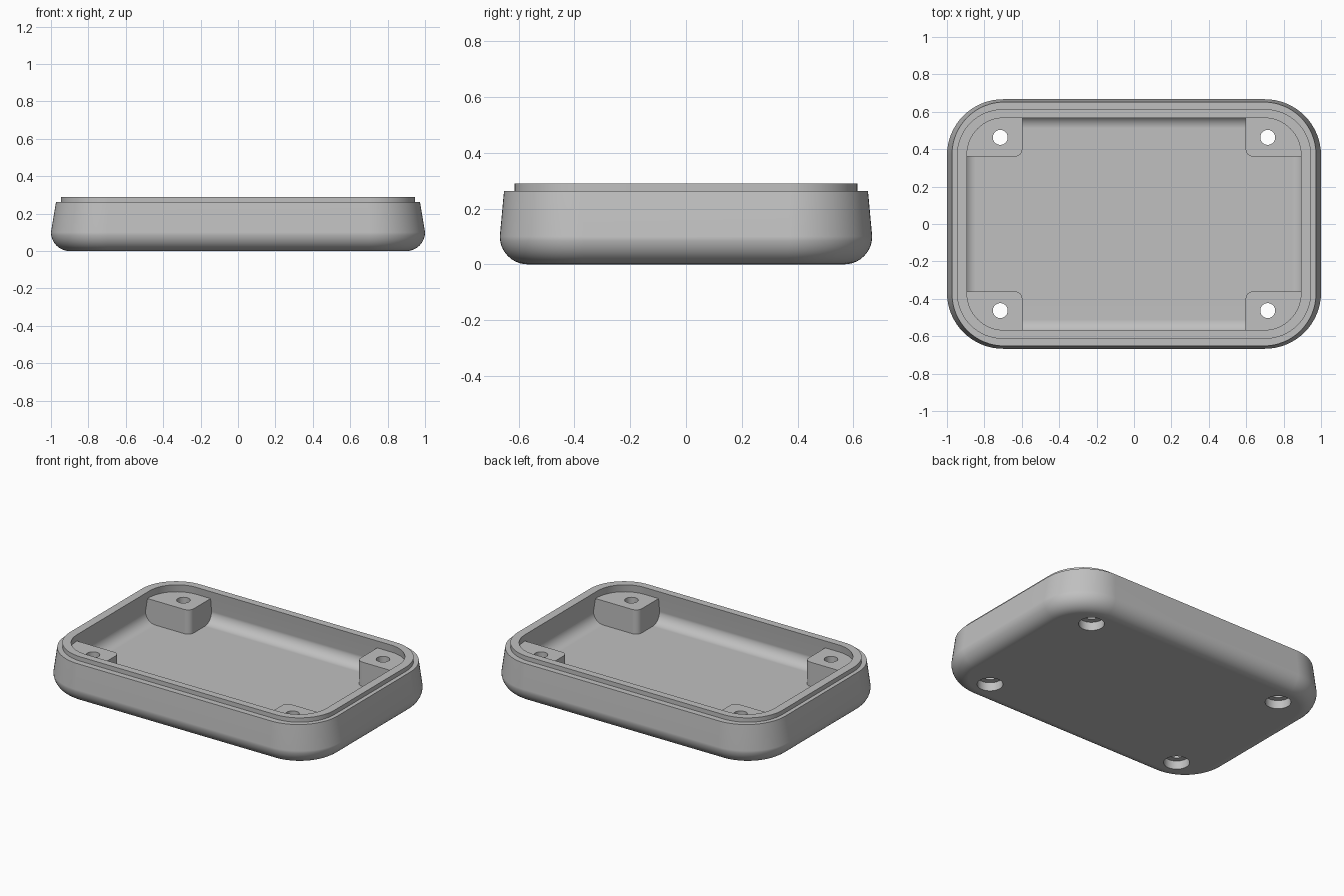
import bpy
import bmesh
from math import sin, cos, pi, radians

if "Cube" in bpy.data.objects:
    bpy.data.objects.remove(bpy.data.objects["Cube"], do_unlink=True)

HALF_X, HALF_Y, CORNER = 1.0, 0.667, 0.30
HOLE_X, HOLE_Y = 0.715, 0.463
FLOOR, BOSS_TOP = 0.085, 0.242

grey = bpy.data.materials.new("plain grey")
grey.use_nodes = True
colour = (0.53, 0.53, 0.53, 1)
grey.diffuse_color = colour
grey.node_tree.nodes["Principled BSDF"].inputs["Base Color"].default_value = colour


def arc(cx, cy, r, start, end, steps):
    return [(cx + r * cos(radians(start + (end - start) * i / steps)),
             cy + r * sin(radians(start + (end - start) * i / steps)))
            for i in range(steps + 1)]


def loft(name, rings):
    """Closed solid through a list of equal-length 3D rings."""
    bm = bmesh.new()
    loops = [[bm.verts.new(p) for p in ring] for ring in rings]
    for a, b in zip(loops, loops[1:]):
        for i in range(len(a)):
            j = (i + 1) % len(a)
            bm.faces.new((a[i], a[j], b[j], b[i]))
    bm.faces.new(loops[0][::-1])
    bm.faces.new(loops[-1])
    bmesh.ops.recalc_face_normals(bm, faces=bm.faces)
    mesh = bpy.data.meshes.new(name)
    bm.to_mesh(mesh)
    bm.free()
    mesh.materials.append(grey)
    ob = bpy.data.objects.new(name, mesh)
    bpy.context.collection.objects.link(ob)
    return ob


def rounded_ring(inset_x, inset_y, z):
    hx, hy = HALF_X - inset_x, HALF_Y - inset_y
    r = CORNER - (inset_x + inset_y) / 2
    pts = []
    for k, (sx, sy) in enumerate([(1, 1), (-1, 1), (-1, -1), (1, -1)]):
        pts += arc(sx * (hx - r), sy * (hy - r), r, 90 * k, 90 * k + 90, 16)
    return [(x, y, z) for x, y in pts]


def combine(target, other, operation):
    mod = target.modifiers.new(operation.lower(), 'BOOLEAN')
    mod.operation = operation
    mod.solver = 'EXACT'
    mod.object = other
    bpy.context.view_layer.objects.active = target
    bpy.ops.object.modifier_apply(modifier=mod.name)
    bpy.data.objects.remove(other, do_unlink=True)


# Shell: outer fillet, drafted wall, stepped lip, inner wall and inner fillet
profile = []
for i in range(11):
    t = i / 10 * pi / 2
    profile.append((0.1 * (1 - sin(t)), 0.1 * (1 - sin(t)), 0.1 * (1 - cos(t))))
profile += [(0.027, 0.015, 0.262), (0.053, 0.053, 0.262),
            (0.053, 0.053, 0.29), (0.107, 0.1, 0.29)]
for i in range(9):
    t = i / 8 * pi / 2
    side = 0.07 * (1 - cos(t))
    profile.append((0.085 + side, 0.085 + side, FLOOR + 0.07 * (1 - sin(t))))
shell = loft("tray_shell", [rounded_ring(*p) for p in profile])

# Corner screw bosses, sunk into the floor and walls
outline = (arc(0.695, 0.37, 0.22, 0, 90, 12) + [(0.597, 0.59)]
           + arc(0.637, 0.4, 0.04, 180, 270, 6) + [(0.915, 0.36)])
for sx in (1, -1):
    for sy in (1, -1):
        boss = loft("screw_boss", [[(sx * x, sy * y, z) for x, y in outline]
                                   for z in (0.05, BOSS_TOP)])
        combine(shell, boss, 'UNION')

# Through holes with wide recesses underneath
steps = [(0.076, -0.05), (0.076, 0.055), (0.04, 0.055), (0.04, 0.35)]
for sx in (1, -1):
    for sy in (1, -1):
        cutter = loft("hole_cutter", [
            [(x, y, z) for x, y in arc(sx * HOLE_X, sy * HOLE_Y, r, 0, 360, 32)[:-1]]
            for r, z in steps])
        cutter.hide_render = True
        combine(shell, cutter, 'DIFFERENCE')

# Smooth fillets with crisp edges
bpy.ops.object.select_all(action='DESELECT')
shell.select_set(True)
bpy.context.view_layer.objects.active = shell
bpy.ops.object.shade_smooth_by_angle(angle=radians(30))
weighted = shell.modifiers.new("weighted_normals", 'WEIGHTED_NORMAL')
weighted.keep_sharp = True
